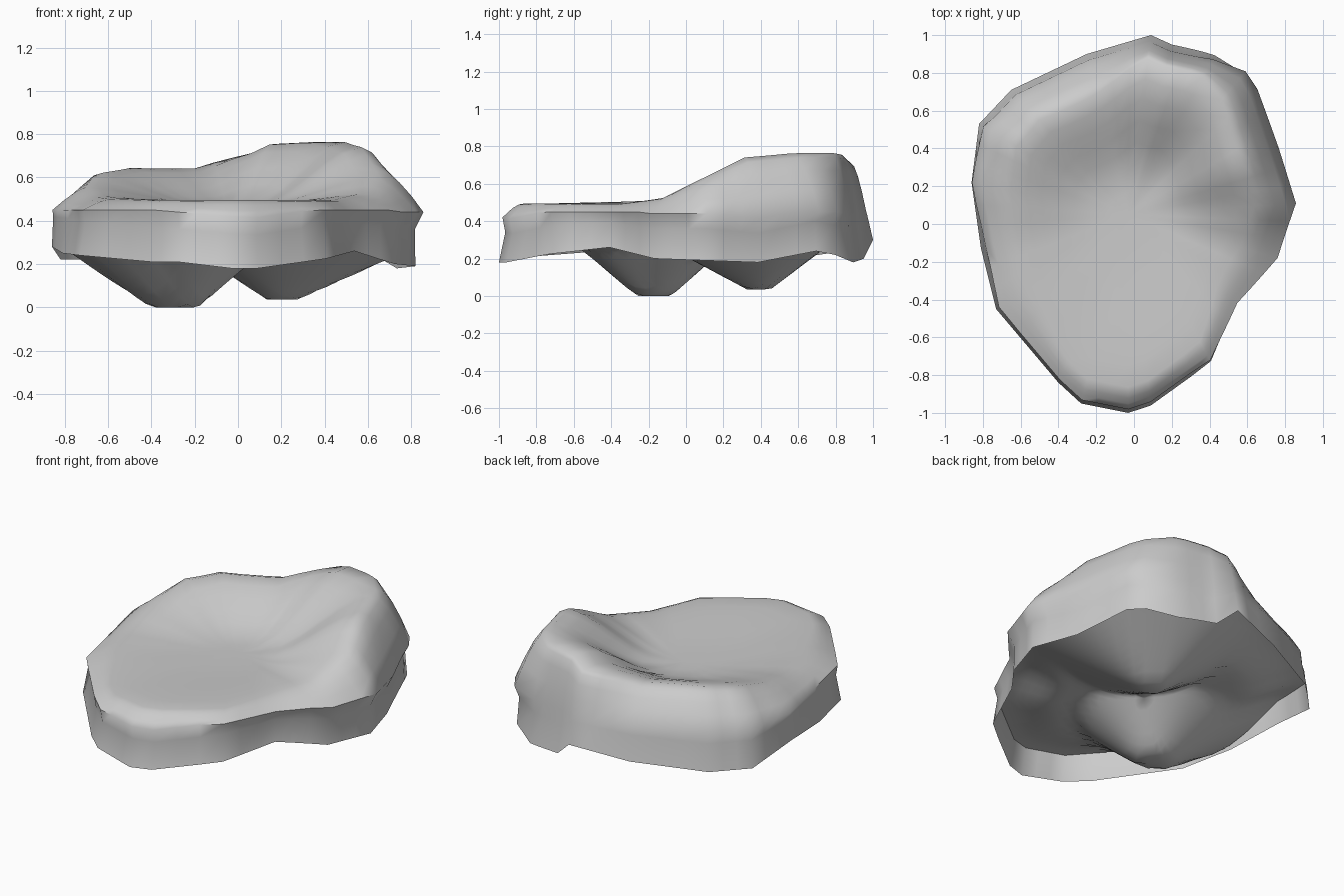
import bpy, math

if "Cube" in bpy.data.objects:
    bpy.data.objects.remove(bpy.data.objects["Cube"])

# Rim stations: x, y, band bottom z, band top z, height of the raised ridge inside it
RIM = [
    (-.03, -1.0, .18, .34, .02), (.09, -.96, .18, .335, .02), (.41, -.73, .225, .38, .02),
    (.55, -.42, .26, .39, .02), (.76, -.18, .20, .36, .05), (.86, .11, .19, .36, .16),
    (.77, .40, .18, .335, .27), (.66, .72, .24, .40, .29), (.60, .82, .22, .38, .29),
    (.43, .90, .18, .36, .29), (.20, .95, .20, .37, .28), (.09, 1.0, .30, .43, .24),
    (-.25, .90, .25, .40, .17), (-.65, .71, .22, .38, .17), (-.82, .53, .22, .38, .15),
    (-.86, .22, .28, .42, .09), (-.81, -.13, .25, .41, .04), (-.73, -.45, .24, .39, .03),
    (-.40, -.84, .21, .37, .02), (-.28, -.95, .21, .36, .02),
]
CX, CY = -.03, .05


def smooth(a, b, t):
    t = max(0, min(1, (t - a) / (b - a)))
    return t * t * (3 - 2 * t)


# Add columns between stations so the inner relief is fine enough
cols = []
for i, p in enumerate(RIM):
    q = RIM[(i + 1) % len(RIM)]
    n = 3 if math.dist(p[:2], q[:2]) > .2 else 1
    cols += [tuple(a + (b - a) * k / n for a, b in zip(p, q)) for k in range(n)]
N = len(cols)


def at(c, r):
    return CX + (c[0] - CX) * r, CY + (c[1] - CY) * r


def band_radii(c):
    """Relative radius of band bottom, band top and the bulge above it."""
    e = smooth(.3, .8, c[0])
    front = smooth(0, .6, -c[1])
    left = smooth(.8, .86, -c[0])
    return (1 - .045 * e, .968 - .016 * e + .025 * left,
            min(1, .962 + .035 * e + .02 * front + .035 * left))


def top_h(c, r):
    return .475 + c[4] * smooth(.15, .80, r)


def shoulder(c, t):
    """Curve from the bulge (t=0) in to the crest (t=1); broader on sides and back left."""
    r0 = band_radii(c)[2]
    back_left = smooth(.3, .8, c[1]) * smooth(-.1, .3, -c[0])
    r1 = .87 - .12 * max(smooth(.35, .75, abs(c[0])), back_left)
    r = r0 + (r1 - r0) * t
    z0 = min(c[3] + .08, .45)
    return (*at(c, r), z0 + (top_h(c, r1) - z0) * math.sin(t * math.pi / 2)), r1


def lobe(x, y, cx, cy, tip, flat, slope, xm, xp, ym, yp):
    dx, dy = x - cx, y - cy
    d = math.hypot(dx * (xp if dx > 0 else xm), dy * (yp if dy > 0 else ym))
    return tip + slope * max(0, d - flat)


def under(c, f):
    r = f * band_radii(c)[1]
    x, y = at(c, r)
    base = .28 + (c[3] - .28) * smooth(.6, 1, f)
    return x, y, min(base,
                     lobe(x, y, -.28, -.17, 0, .11, .74, .9, 1.15, 1.15, 1.2),
                     lobe(x, y, .19, .40, .035, .07, .56, 1.2, .8, .95, 1.35))


def make(name, rings, centre_z, flip):
    verts = [v for ring in rings for v in ring] + [(CX, CY, centre_z)]
    faces = []
    for k in range(len(rings) - 1):
        for i in range(N):
            j = (i + 1) % N
            faces.append((k * N + i, k * N + j, (k + 1) * N + j, (k + 1) * N + i))
    last = (len(rings) - 1) * N
    faces += [(last + i, last + (i + 1) % N, len(verts) - 1) for i in range(N)]
    if flip:
        faces = [f[::-1] for f in faces]
    me = bpy.data.meshes.new(name)
    me.from_pydata(verts, [], faces)
    ob = bpy.data.objects.new(name, me)
    bpy.context.collection.objects.link(ob)
    bpy.ops.object.select_all(action='DESELECT')
    ob.select_set(True)
    bpy.context.view_layer.objects.active = ob
    bpy.ops.object.shade_smooth_by_angle(angle=math.radians(60))


# Upper slab: slanted rim band, bulge and shoulder, dished top with back ridge
rings = [[(*at(c, band_radii(c)[0]), c[2]) for c in cols],
         [(*at(c, band_radii(c)[1]), c[3]) for c in cols]]
for t in (0, .25, .5, .75, 1):
    rings.append([shoulder(c, t)[0] for c in cols])
for s in (.87, .74, .6, .46, .32, .16):
    rings.append([(*at(c, s * shoulder(c, 1)[1]), top_h(c, s * shoulder(c, 1)[1])) for c in cols])
make("slab_top", rings, .475, False)

# Underside: recessed behind the rim band, with two hanging lobes
rings = [[under(c, k / 16) for c in cols] for k in range(16, 0, -1)]
make("slab_underside", rings, under(cols[0], 0)[2], True)
